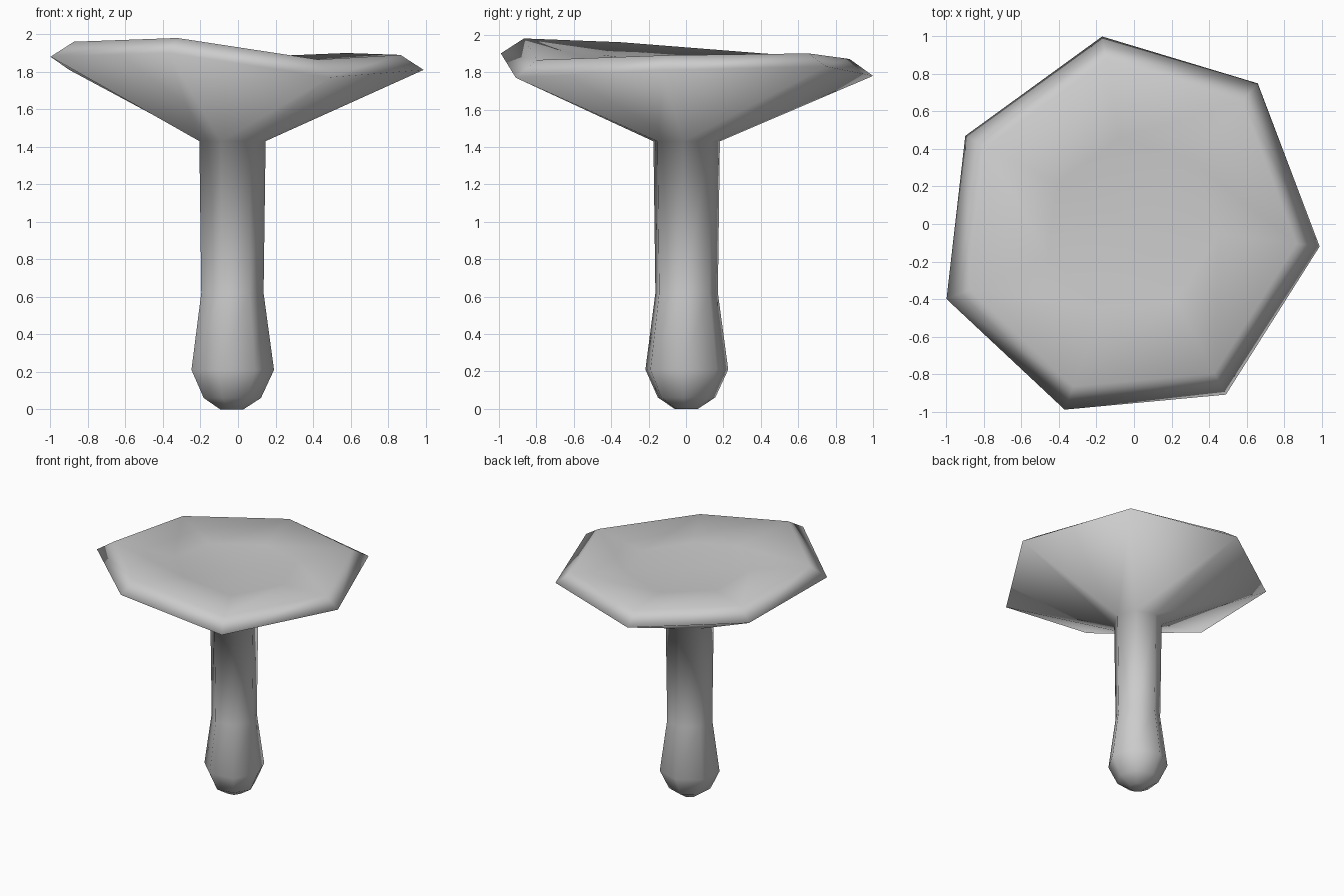
import bpy
import bmesh
from math import cos, sin, radians
from mathutils import Vector

cube = bpy.data.objects.get("Cube")
if cube:
    bpy.data.objects.remove(cube, do_unlink=True)

grey = bpy.data.materials.new("mushroom grey")
grey.use_nodes = True
colour = (0.6, 0.6, 0.6, 1)
grey.diffuse_color = colour
grey.node_tree.nodes["Principled BSDF"].inputs["Base Color"].default_value = colour

SIDES = 7
STEM_X = -0.035

# Stem profile: radius, height
stem_profile = [(0.065, 0), (0.158, 0.06), (0.228, 0.21), (0.172, 0.62), (0.183, 1.43)]

# Uneven cap edge, counter-clockwise from the left: outer rim and raised lip
rim = [(0.99, -0.12, 1.81), (0.66, 0.75, 1.83), (-0.17, 1.0, 1.78), (-0.9, 0.47, 1.81),
       (-1.0, -0.4, 1.88), (-0.37, -0.99, 1.90), (0.49, -0.91, 1.77)]
lip_heights = [1.89, 1.90, 1.87, 1.90, 1.96, 1.98, 1.865]

bm = bmesh.new()


def add_ring(points):
    return [bm.verts.new(p) for p in points]


def bridge(lower, upper):
    for i in range(SIDES):
        j = (i + 1) % SIDES
        bm.faces.new((lower[i], lower[j], upper[j], upper[i]))


# Stem rings
rings = []
for radius, z in stem_profile:
    angles = [radians(-5 + 360 * i / SIDES) for i in range(SIDES)]
    rings.append(add_ring([(STEM_X + radius * cos(a), radius * sin(a), z) for a in angles]))

# Flared underside, bevelled lip and shallow dish
rings.append(add_ring(rim))
lip = [Vector((x * 0.875, y * 0.875, z)) for (x, y, _), z in zip(rim, lip_heights)]
rings.append(add_ring(lip))
centre = Vector((0, 0, 1.83))
rings.append(add_ring([centre.lerp(p, 0.52) + Vector((0, 0, -0.015)) for p in lip]))

for lower, upper in zip(rings, rings[1:]):
    bridge(lower, upper)

# Close the stem foot and the dish
bm.faces.new(list(reversed(rings[0])))
hub = bm.verts.new(centre)
for i in range(SIDES):
    bm.faces.new((rings[-1][i], rings[-1][(i + 1) % SIDES], hub))

bmesh.ops.recalc_face_normals(bm, faces=bm.faces[:])
for face in bm.faces:
    face.smooth = True

mesh = bpy.data.meshes.new("mushroom")
bm.to_mesh(mesh)
bm.free()
mesh.materials.append(grey)
mushroom = bpy.data.objects.new("mushroom", mesh)
bpy.context.collection.objects.link(mushroom)
